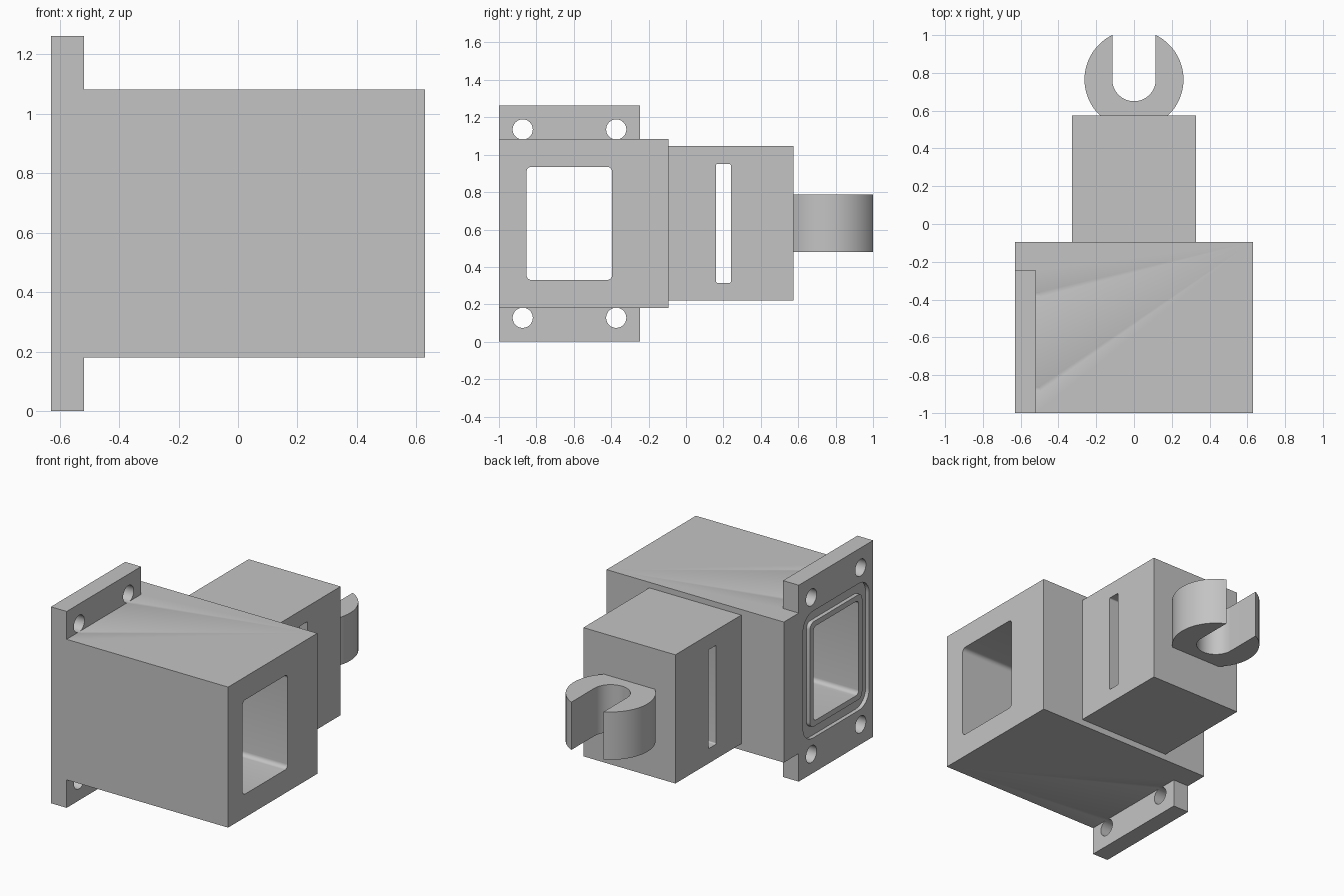
import bpy, bmesh, math
from math import sin, cos, pi

cube = bpy.data.objects.get("Cube")
if cube:
    bpy.data.objects.remove(cube, do_unlink=True)

grey = bpy.data.materials.new("plain grey")
grey.use_nodes = True
grey.diffuse_color = (0.55, 0.55, 0.55, 1)
grey.node_tree.nodes["Principled BSDF"].inputs["Base Color"].default_value = (0.55, 0.55, 0.55, 1)


def prism(name, outline, low, high, axis):
    """Extrude a 2D outline: (y, z) along x, or (x, y) along z."""
    bm = bmesh.new()
    place = (lambda p: (low, *p)) if axis == "x" else (lambda p: (*p, low))
    face = bm.faces.new([bm.verts.new(place(p)) for p in outline])
    grown = bmesh.ops.extrude_face_region(bm, geom=[face])["geom"]
    move = (high - low, 0, 0) if axis == "x" else (0, 0, high - low)
    bmesh.ops.translate(bm, vec=move, verts=[g for g in grown if isinstance(g, bmesh.types.BMVert)])
    bmesh.ops.recalc_face_normals(bm, faces=bm.faces)
    mesh = bpy.data.meshes.new(name)
    bm.to_mesh(mesh)
    bm.free()
    obj = bpy.data.objects.new(name, mesh)
    bpy.context.collection.objects.link(obj)
    mesh.materials.append(grey)
    return obj


def arc(cx, cy, r, start, end, steps):
    angles = [start + (end - start) * i / steps for i in range(steps + 1)]
    return [(cx + r * cos(a), cy + r * sin(a)) for a in angles]


def rounded(y0, y1, z0, z1, r):
    corners = [(y1 - r, z1 - r), (y0 + r, z1 - r), (y0 + r, z0 + r), (y1 - r, z0 + r)]
    return [p for i, (y, z) in enumerate(corners)
            for p in arc(y, z, r, i * pi / 2, (i + 1) * pi / 2, 6)]


def rect(a0, a1, b0, b1):
    return [(a0, b0), (a1, b0), (a1, b1), (a0, b1)]


def select(obj):
    bpy.ops.object.select_all(action="DESELECT")
    obj.select_set(True)
    bpy.context.view_layer.objects.active = obj


def combine(target, tool, operation):
    """Apply a boolean and discard the tool."""
    mod = target.modifiers.new("combine", "BOOLEAN")
    mod.operation, mod.object, mod.solver = operation, tool, "EXACT"
    select(target)
    bpy.ops.object.modifier_apply(modifier=mod.name)
    bpy.data.objects.remove(tool, do_unlink=True)


# Housing with its mounting flange
housing = prism("housing", rect(-1, -0.094, 0.18, 1.083), -0.63, 0.63, "x")
flange = prism("flange", rect(-1, -0.245, 0, 1.262), -0.63, -0.518, "x")
combine(housing, flange, "UNION")

# Window through the housing
window = prism("window_cutter", rounded(-0.853, -0.395, 0.33, 0.935, 0.027), -1, 1, "x")
combine(housing, window, "DIFFERENCE")

# Bolt holes in the flange
for y in (-0.873, -0.373):
    for z in (0.128, 1.135):
        hole = prism("hole_cutter", arc(y, z, 0.054, 0, 2 * pi, 32)[:-1], -0.8, -0.498, "x")
        combine(housing, hole, "DIFFERENCE")

# Seal groove around the window on the flange face
groove = prism("groove_cutter", rounded(-0.96, -0.288, 0.225, 1.04, 0.1), -0.7, -0.605, "x")
island = prism("groove_island", rounded(-0.89, -0.358, 0.295, 0.97, 0.04), -0.8, -0.5, "x")
combine(groove, island, "DIFFERENCE")
combine(housing, groove, "DIFFERENCE")

# Neck block with a slot through it
neck = prism("neck_block", rect(-0.094, 0.575, 0.22, 1.047), -0.327, 0.327, "x")
slot = prism("slot_cutter", rounded(0.16, 0.24, 0.315, 0.95, 0.008), -1, 1, "x")
combine(neck, slot, "DIFFERENCE")

# Open round clip at the back
radius, gap, centre = 0.262, 0.115, 0.765
foot = math.asin((0.575 - centre) / radius)
tip = math.acos(gap / radius)
right_side = arc(0, centre, radius, foot, tip, 32)
left_side = [(-x, y) for x, y in reversed(right_side)]
throat = arc(0, centre, gap, 0, -pi, 32)
clip = prism("clip", right_side + throat + left_side, 0.48, 0.787, "z")

for obj in (housing, neck, clip):
    select(obj)
    bpy.ops.object.shade_smooth_by_angle(angle=math.radians(30))
